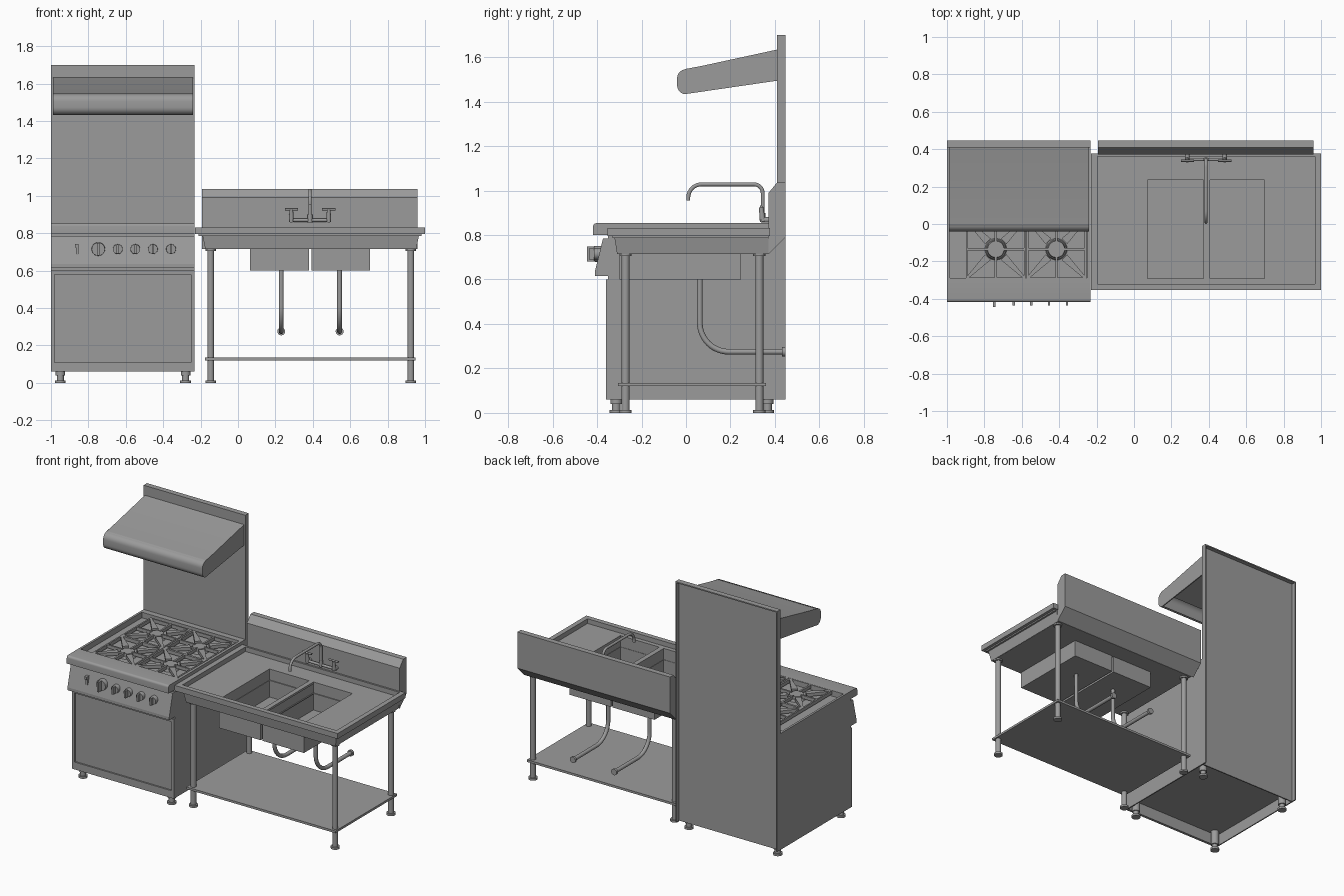
import bpy, bmesh, math
from mathutils import Vector, Matrix

if "Cube" in bpy.data.objects:
    bpy.data.objects.remove(bpy.data.objects["Cube"])

steel = bpy.data.materials.new("steel grey")
steel.use_nodes = True
GREY = (0.33, 0.33, 0.33, 1)
steel.diffuse_color = GREY
steel.node_tree.nodes["Principled BSDF"].inputs["Base Color"].default_value = GREY


def finish(name, bm, smooth=False):
    bmesh.ops.recalc_face_normals(bm, faces=bm.faces)
    me = bpy.data.meshes.new(name)
    bm.to_mesh(me)
    bm.free()
    me.materials.append(steel)
    ob = bpy.data.objects.new(name, me)
    bpy.context.collection.objects.link(ob)
    if smooth:
        bpy.ops.object.select_all(action='DESELECT')
        ob.select_set(True)
        bpy.context.view_layer.objects.active = ob
        bpy.ops.object.shade_smooth_by_angle(angle=math.radians(40))
    return ob


def add_box(bm, x, y, z):
    """Box between pairs of limits."""
    size = Matrix.Diagonal((x[1] - x[0], y[1] - y[0], z[1] - z[0], 1))
    mid = Matrix.Translation([(a + b) / 2 for a, b in (x, y, z)])
    return bmesh.ops.create_cube(bm, size=1, matrix=mid @ size)["verts"]


def boxes(name, *limits):
    bm = bmesh.new()
    for x, y, z in limits:
        add_box(bm, x, y, z)
    return finish(name, bm)


def add_rod(bm, a, b, r, r2=None, n=20):
    a, b = Vector(a), Vector(b)
    turn = (b - a).to_track_quat('Z', 'Y').to_matrix().to_4x4()
    bmesh.ops.create_cone(bm, cap_ends=True, segments=n, radius1=r, radius2=r if r2 is None else r2,
                          depth=(b - a).length, matrix=Matrix.Translation((a + b) / 2) @ turn)


def thicken(bm, vec):
    new = bmesh.ops.extrude_face_region(bm, geom=bm.faces[:])["geom"]
    bmesh.ops.translate(bm, verts=[v for v in new if isinstance(v, bmesh.types.BMVert)], vec=vec)


def profile(name, x, pts, smooth=False):
    """Side profile of (y, z) points swept along x."""
    bm = bmesh.new()
    bm.faces.new([bm.verts.new((x[0], *p)) for p in pts])
    thicken(bm, (x[1] - x[0], 0, 0))
    return finish(name, bm, smooth)


def pierced_plate(name, xs, ys, z, holes):
    """Plate on a grid of cuts, leaving the hole cells open."""
    bm = bmesh.new()
    rows = [[bm.verts.new((x, y, z[0])) for x in xs] for y in ys]
    for j in range(len(ys) - 1):
        for i in range(len(xs) - 1):
            if (i, j) not in holes:
                bm.faces.new((rows[j][i], rows[j][i + 1], rows[j + 1][i + 1], rows[j + 1][i]))
    thicken(bm, (0, 0, z[1] - z[0]))
    bmesh.ops.dissolve_limit(bm, angle_limit=0.01, verts=bm.verts, edges=bm.edges)
    return finish(name, bm)


def bend(centre, r, start, end, n=8):
    """Arc points in the y-z plane, angles in degrees."""
    angles = [math.radians(start + (end - start) * i / n) for i in range(n + 1)]
    return [(centre[0] + r * math.cos(a), centre[1] + r * math.sin(a)) for a in angles]


def pipe(name, x, pts, r):
    """Tube along (y, z) points, joined ring by ring."""
    bm = bmesh.new()
    pts = [Vector((x, *p)) for p in pts]
    side, rings, n = Vector((1, 0, 0)), [], 14
    for i, p in enumerate(pts):
        along = (pts[min(i + 1, len(pts) - 1)] - pts[max(i - 1, 0)]).normalized()
        up = along.cross(side)
        rings.append([bm.verts.new(p + r * (side * math.cos(t) + up * math.sin(t)))
                      for t in (2 * math.pi * k / n for k in range(n))])
    for a, b in zip(rings, rings[1:]):
        for k in range(n):
            bm.faces.new((a[k], a[k - 1], b[k - 1], b[k]))
    bm.faces.new(rings[0])
    bm.faces.new(rings[-1])
    return finish(name, bm, True)


# Stove carcass: skirt around a raised floor, back panel as a flanged sheet
L, R, T = -1.0, -0.232, 0.008
boxes("stove_body", ((L, R), (-0.35, 0.41), (0.14, 0.8)))
boxes("stove_skirt", ((L, R), (-0.35, -0.35 + T), (0.06, 0.14)),
      ((L, L + T), (-0.35 + T, 0.41), (0.06, 0.14)), ((R - T, R), (-0.35 + T, 0.41), (0.06, 0.14)))
boxes("stove_back_panel", ((L, R), (0.41, 0.41 + T), (0.06, 1.7)), ((L, R), (0.41 + T, 0.447), (1.7 - T, 1.7)),
      ((L, L + T), (0.41 + T, 0.447), (0.06, 1.7 - T)), ((R - T, R), (0.41 + T, 0.447), (0.06, 1.7 - T)))
boxes("oven_door_frame", ((L, R), (-0.36, -0.35), (0.06, 0.11)), ((L, R), (-0.36, -0.35), (0.58, 0.6)),
      ((L, L + 0.018), (-0.36, -0.35), (0.11, 0.58)), ((R - 0.018, R), (-0.36, -0.35), (0.11, 0.58)))
profile("control_panel", (L, R), [(-0.35, 0.615), (-0.41, 0.615), (-0.41, 0.635), (-0.373, 0.785), (-0.35, 0.785)])

# Stove top: rounded front ledge and open well
profile("stove_front_ledge", (L, R), [(-0.29, 0.8), (-0.418, 0.8)] + bend((-0.403, 0.838), 0.015, 180, 90, 5)
        + [(-0.29, 0.853)], True)
pierced_plate("stove_top", (L, -0.985, -0.25, R), (-0.29, 0.37, 0.41), (0.8, 0.853), {(1, 0)})
boxes("stove_well_floor", ((-0.99, -0.245), (-0.29, 0.38), (0.8, 0.815)))

# Burners with grates
for row, cy in (("front", -0.135), ("back", 0.18)):
    for side, cx in (("right", -0.739), ("left", -0.415)):
        bm = bmesh.new()
        add_rod(bm, (cx, cy, 0.81), (cx, cy, 0.832), 0.06, 0.052)
        add_rod(bm, (cx, cy, 0.832), (cx, cy, 0.848), 0.048, 0.044)
        finish(f"{row}_{side}_burner", bm, True)
        bm = bmesh.new()
        h, t = 0.16, 0.01
        for s in (-1, 1):
            e = sorted((s * h, s * (h - t)))
            add_box(bm, (cx + e[0], cx + e[1]), (cy - h, cy + h), (0.828, 0.852))
            add_box(bm, (cx - h, cx + h), (cy + e[0], cy + e[1]), (0.828, 0.852))
        for k in range(8):
            diagonal = k % 2
            reach = (h - 0.005) * (math.sqrt(2) if diagonal else 1)
            verts = add_box(bm, (0.06 if diagonal else 0.035, reach), (-0.006, 0.006), (0.83, 0.852))
            for v in verts:
                if diagonal and v.co.x < 0.1:
                    v.co.y *= 3.5
            place = Matrix.Translation((cx, cy, 0)) @ Matrix.Rotation(k * math.pi / 4, 4, 'Z')
            bmesh.ops.transform(bm, matrix=place, verts=verts)
        finish(f"{row}_{side}_grate", bm)

# Knobs and switch
for i, (x, r) in enumerate(((-0.747, 0.037), (-0.643, 0.027), (-0.549, 0.027), (-0.455, 0.027), (-0.358, 0.027))):
    z, tip = 0.715, -0.413 - r * 0.85
    bm = bmesh.new()
    add_rod(bm, (x, -0.37, z), (x, -0.413, z), r, r * 0.95, 24)
    add_box(bm, (x - 0.006, x + 0.006), (tip, -0.413), (z - r * 0.9, z + r * 0.9))
    finish(f"knob_{i + 1}", bm, True)
boxes("switch", ((-0.866, -0.854), (-0.405, -0.38), (0.685, 0.735)),
      ((-0.872, -0.854), (-0.412, -0.38), (0.725, 0.742)))

# Plate shelf hood: open shell with closed ends
outer = [(0.41, 1.634), (0.0, 1.545)] + bend((0.0, 1.505), 0.04, 100, 180, 6) \
    + bend((0.0, 1.473), 0.04, 180, 262, 6)
inner = [(y + 0.008, z + 0.003) for y, z in outer[:1:-1]] + [(0.0, 1.535), (0.41, 1.624)]
profile("hood_shell", (-0.99, -0.241), outer + inner, True)
for name, x in (("hood_right_end", -0.99), ("hood_left_end", -0.249)):
    profile(name, (x, x + T), outer + [(0.41, 1.494)])

# Feet of the stove
for i, (x, y) in enumerate((x, y) for x in (-0.95, -0.28) for y in (-0.314, 0.367)):
    bm = bmesh.new()
    add_rod(bm, (x, y, 0), (x, y, 0.014), 0.029)
    add_rod(bm, (x, y, 0.014), (x, y, 0.045), 0.019)
    add_rod(bm, (x, y, 0.04), (x, y, 0.14), 0.026)
    finish(f"stove_foot_{i + 1}", bm, True)

# Sink top: raised rim, pierced deck, tapered frame with a pierced underside
pierced_plate("sink_rim", (-0.23, -0.195, 0.967, 1.0), (-0.354, -0.32, 0.36, 0.377), (0.795, 0.832), {(1, 1)})
cuts_x, cuts_y, basins = (0.073, 0.372, 0.405, 0.699), (-0.291, 0.235), {(1, 1), (3, 1)}
pierced_plate("sink_deck", (-0.21, *cuts_x, 0.98), (-0.33, *cuts_y, 0.37), (0.786, 0.8), basins)
pierced_plate("sink_underside", (-0.172, *cuts_x, 0.95), (-0.308, *cuts_y, 0.37), (0.715, 0.722), basins)
bm = bmesh.new()
for v in add_box(bm, (-0.19, 0.968), (-0.322, 0.37), (0.715, 0.79)):
    if v.co.z < 0.75:
        v.co.x += 0.015 if v.co.x < 0 else -0.015
        v.co.y += 0.012 if v.co.y < 0 else 0
bmesh.ops.delete(bm, geom=[f for f in bm.faces if abs(f.normal.z) > 0.9], context='FACES')
finish("sink_frame", bm).modifiers.new("thickness", 'SOLIDIFY').thickness = 0.008

# Basins
for name, x in (("right_basin", (0.065, 0.38)), ("left_basin", (0.394, 0.707))):
    bm = bmesh.new()
    add_box(bm, x, (-0.299, 0.247), (0.6, 0.79))
    bmesh.ops.delete(bm, geom=[f for f in bm.faces if f.normal.z > 0.9], context='FACES')
    finish(name, bm).modifiers.new("thickness", 'SOLIDIFY').thickness = 0.008

# Backsplash with chamfered crest and sloping underside
profile("backsplash", (-0.193, 0.96), [(0.372, 0.715), (0.372, 0.99), (0.41, 1.037), (0.447, 1.037),
                                       (0.447, 0.79)])

# Lower shelf and legs
boxes("lower_shelf", ((-0.176, 0.949), (-0.305, 0.36), (0.12, 0.135)))
for i, (x, y) in enumerate((x, y) for x in (-0.146, 0.924) for y in (-0.272, 0.33)):
    bm = bmesh.new()
    add_rod(bm, (x, y, 0.01), (x, y, 0.718), 0.018)
    add_rod(bm, (x, y, 0), (x, y, 0.014), 0.028)
    add_rod(bm, (x, y, 0.705), (x, y, 0.72), 0.028)
    finish(f"sink_leg_{i + 1}", bm, True)

# Drain pipes
for name, x in (("right_drain", 0.231), ("left_drain", 0.543)):
    pipe(name, x, [(0.062, 0.605)] + bend((0.192, 0.405), 0.13, 180, 270, 12) + [(0.445, 0.275)], 0.013)
    bm = bmesh.new()
    add_rod(bm, (x, 0.432, 0.275), (x, 0.447, 0.275), 0.021)
    finish(name + "_flange", bm, True)

# Tap with spout and two levers
mid = 0.385
pipe("tap_spout", mid, [(0.345, 0.87)] + bend((0.305, 0.988), 0.04, 0, 90)
     + bend((0.07, 0.968), 0.06, 90, 180) + [(0.01, 0.955)], 0.009)
bm = bmesh.new()
add_rod(bm, (mid - 0.1, 0.345, 0.87), (mid + 0.1, 0.345, 0.87), 0.009)
add_rod(bm, (mid, 0.345, 0.858), (mid, 0.345, 0.9), 0.013)
for s in (-1, 1):
    x = mid + s * 0.1
    add_rod(bm, (x, 0.345, 0.86), (x, 0.338, 0.925), 0.013, 0.01)
    add_rod(bm, (x, 0.338, 0.868), (x, 0.374, 0.868), 0.012)
    add_rod(bm, (x - 0.035, 0.338, 0.928), (x + 0.035, 0.338, 0.928), 0.006)
finish("tap_body", bm, True)
